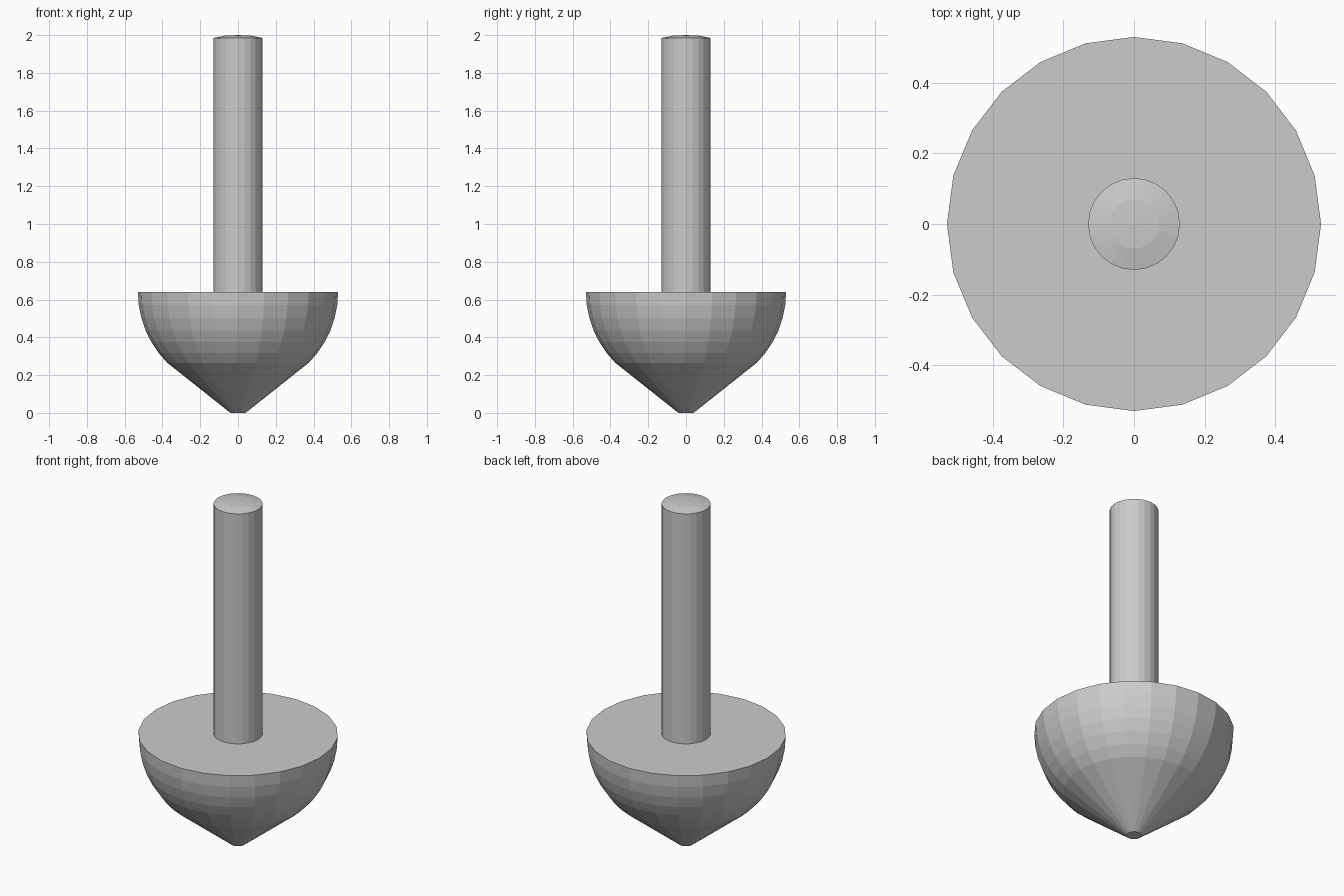
import bpy, bmesh
from math import sin, cos, pi, radians

if "Cube" in bpy.data.objects:
    bpy.data.objects.remove(bpy.data.objects["Cube"])

SIDES = 24


def lathe(name, profile):
    """Revolve an (r, z) profile around z; r = 0 at an end makes a pole."""
    bm = bmesh.new()
    rings = []
    for r, z in profile:
        if r == 0:
            rings.append([bm.verts.new((0, 0, z))] * SIDES)
        else:
            rings.append([bm.verts.new((r * cos(2 * pi * i / SIDES),
                                        r * sin(2 * pi * i / SIDES), z))
                          for i in range(SIDES)])
    for low, high in zip(rings, rings[1:]):
        for i in range(SIDES):
            j = (i + 1) % SIDES
            quad = [low[i], low[j], high[j], high[i]]
            bm.faces.new(list(dict.fromkeys(quad)))
    bmesh.ops.recalc_face_normals(bm, faces=bm.faces)
    mesh = bpy.data.meshes.new(name)
    bm.to_mesh(mesh)
    bm.free()
    obj = bpy.data.objects.new(name, mesh)
    bpy.context.collection.objects.link(obj)
    return obj


# Body: blunt conical tip, lower half of a sphere, flat top
R, TOP = 0.53, 0.64
bowl = [(R * cos(radians(a)), TOP - R * sin(radians(a)))
        for a in (45, 37.5, 30, 22.5, 15, 7.5, 0)]
lathe("body", [(0, 0), (0.04, 0)] + bowl + [(0, TOP)])

# Stem: straight rod with a slightly domed end
lathe("stem", [(0.13, TOP), (0.13, 1.985), (0.07, 1.997), (0, 2.0)])
